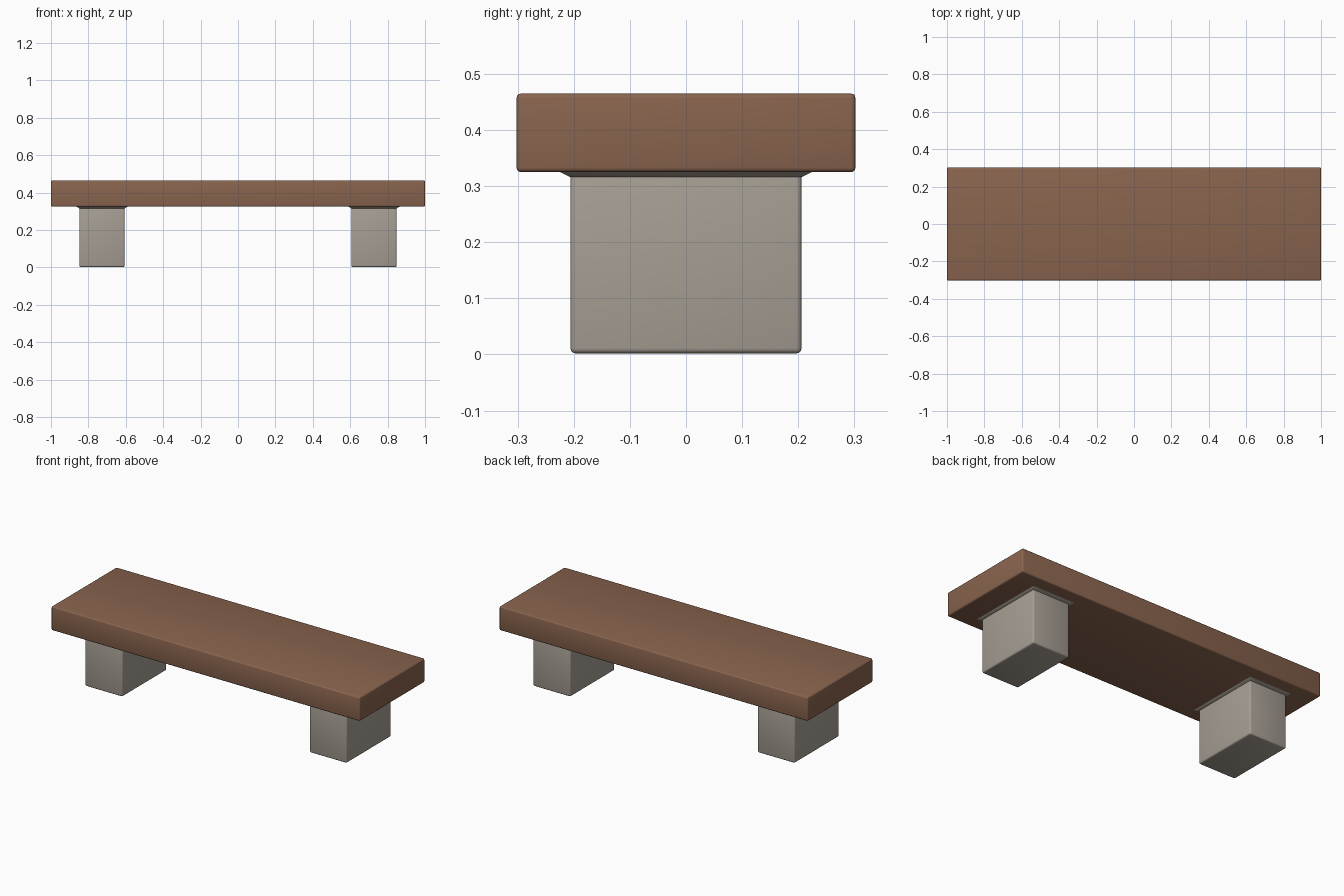
import bpy, bmesh
from mathutils import Vector

if "Cube" in bpy.data.objects:
    bpy.data.objects.remove(bpy.data.objects["Cube"])


def material(name, rgb):
    m = bpy.data.materials.new(name)
    m.diffuse_color = (*rgb, 1.0)
    m.use_nodes = True
    m.node_tree.nodes["Principled BSDF"].inputs["Base Color"].default_value = m.diffuse_color
    return m


wood = material("brown wood", (0.25, 0.127, 0.076))
stone = material("warm grey stone", (0.385, 0.345, 0.295))


def block(name, center, size, mat, bevel=0.0, top_scale=(1, 1)):
    """Box with optional rounded edges and a wider top face."""
    bm = bmesh.new()
    bmesh.ops.create_cube(bm, size=1)
    for v in bm.verts:
        if v.co.z > 0:
            v.co.x *= top_scale[0]
            v.co.y *= top_scale[1]
        v.co = Vector([v.co[i] * size[i] for i in range(3)])
    if bevel:
        bmesh.ops.bevel(bm, geom=bm.edges[:], offset=bevel, segments=3,
                        profile=0.5, affect='EDGES')
    mesh = bpy.data.meshes.new(name)
    bm.to_mesh(mesh)
    bm.free()
    mesh.materials.append(mat)
    ob = bpy.data.objects.new(name, mesh)
    ob.location = center
    bpy.context.collection.objects.link(ob)
    bpy.ops.object.select_all(action='DESELECT')
    ob.select_set(True)
    bpy.context.view_layer.objects.active = ob
    bpy.ops.object.shade_smooth_by_angle(angle=0.6)
    return ob


# Seat slab
block("seat", (0, 0, 0.395), (2.0, 0.604, 0.14), wood, 0.008)

# Two block legs, each with a thin flare where it meets the seat
for side, sx in (("left", -1), ("right", 1)):
    x = sx * 0.727
    block(side + "_leg", (x, 0, 0.167), (0.242, 0.412, 0.33), stone, 0.009)
    block(side + "_leg_flare", (x, 0, 0.321), (0.242, 0.412, 0.010),
          stone, 0, (1.14, 1.1))
